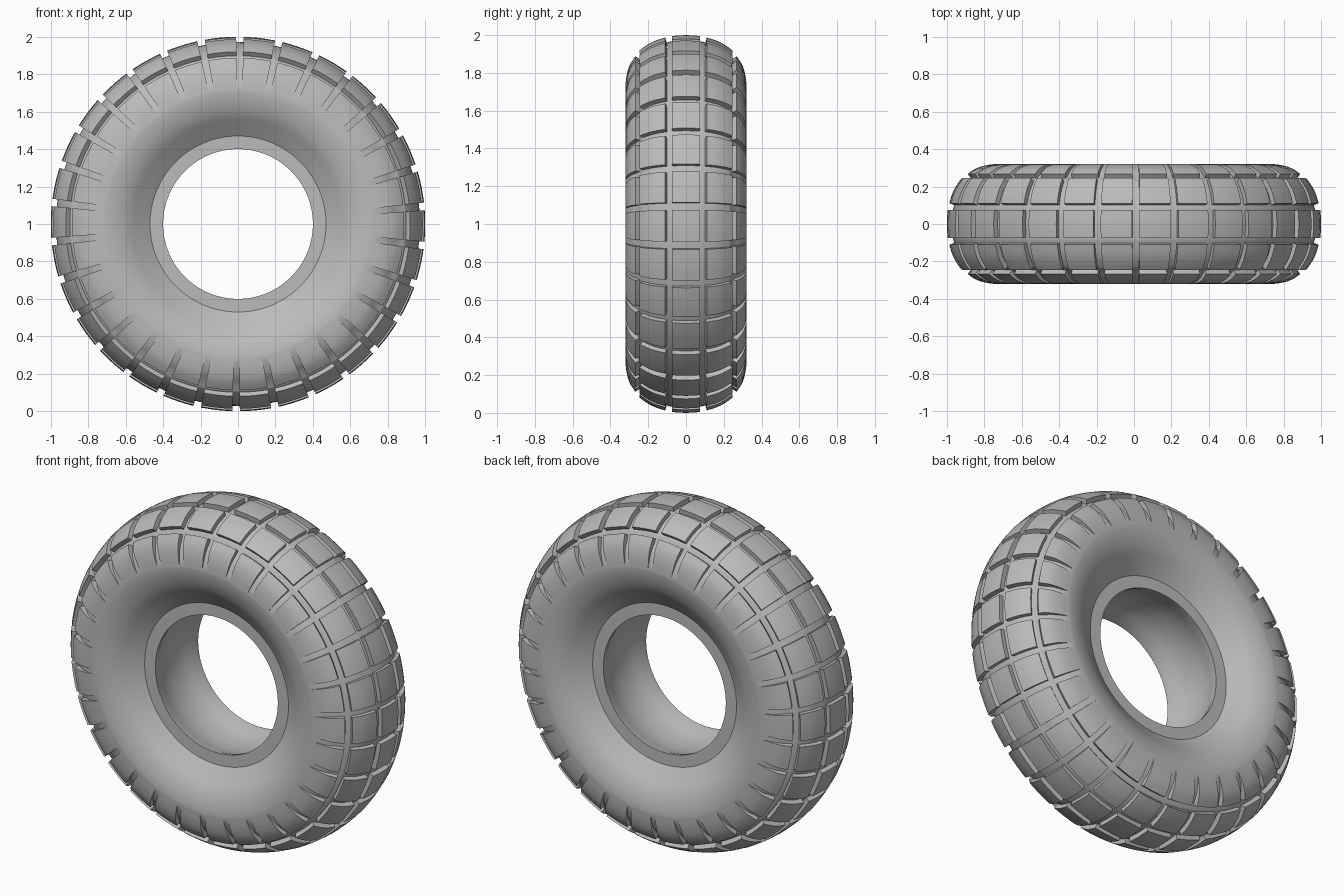
import bpy, bmesh, math
from mathutils import Vector

if "Cube" in bpy.data.objects:
    bpy.data.objects.remove(bpy.data.objects["Cube"])

BLOCKS = 30                       # tread blocks around the tyre
STEP = 2 * math.pi / BLOCKS
GAP = 0.04                        # angular width of a cross groove
START = math.radians(89.4)        # angle of the first cross groove
DEPTH = 0.028                     # groove depth

# half section (y, radius) from the crown to the bead
KEYS = [Vector(p) for p in [
    (0, 1.0), (0.075, 0.995), (0.11, 0.987), (0.18, 0.963), (0.245, 0.92),
    (0.268, 0.888), (0.303, 0.83), (0.32, 0.745), (0.314, 0.67),
    (0.287, 0.595), (0.243, 0.53), (0.2, 0.47)]]

rubber = bpy.data.materials.new("grey_rubber")
rubber.diffuse_color = (0.5, 0.5, 0.5, 1)
rubber.use_nodes = True
rubber.node_tree.nodes["Principled BSDF"].inputs["Base Color"].default_value = rubber.diffuse_color


def section(t):
    """Smooth point on the half section at key position t."""
    i = min(int(t), len(KEYS) - 2)
    u = t - i
    b, c = KEYS[i], KEYS[i + 1]
    a = KEYS[i - 1] if i else Vector((-c.x, c.y))
    d = KEYS[i + 2] if i + 2 < len(KEYS) else 2 * c - b
    return 0.5 * (2 * b + (c - a) * u + (2 * a - 5 * b + 4 * c - d) * u * u
                  + (3 * b - a - 3 * c + d) * u ** 3)


def groove_floor(t):
    """Section point sunk by the groove depth, fading out on the sidewall."""
    if t >= 7.2:
        return section(t)
    d = section(t + 0.02) - section(max(t - 0.02, 0))
    n = Vector((-d.y, d.x)).normalized()
    return section(t) - n * DEPTH * min(1, (7.2 - t) / 1.6)


def spin(p, angle, side=1):
    return (p.x and p.y * math.cos(angle) or p.y * math.cos(angle),
            p.x * side, 1 + p.y * math.sin(angle))


def finish(bm, name):
    bmesh.ops.remove_doubles(bm, verts=bm.verts, dist=1e-5)
    bmesh.ops.recalc_face_normals(bm, faces=bm.faces)
    me = bpy.data.meshes.new(name)
    bm.to_mesh(me)
    bm.free()
    me.materials.append(rubber)
    ob = bpy.data.objects.new(name, me)
    bpy.context.collection.objects.link(ob)
    bpy.ops.object.select_all(action='DESELECT')
    ob.select_set(True)
    bpy.context.view_layer.objects.active = ob
    bpy.ops.object.shade_smooth_by_angle(angle=math.radians(35))


# Carcass: closed section with flat bead rings and a shallow inner channel
half = [groove_floor(i / 4) for i in range(45)]
half += [Vector(p) for p in [(0.2, 0.4), (0.17, 0.405), (0.12, 0.425), (0.06, 0.437)]]
ring = half + [Vector((0, 0.44))] + [Vector((-p.x, p.y)) for p in half[:0:-1]]
bm = bmesh.new()
SEG = 180
rows = [[bm.verts.new(spin(p, 2 * math.pi * k / SEG)) for p in ring] for k in range(SEG)]
for k in range(SEG):
    a, b = rows[k], rows[(k + 1) % SEG]
    for i in range(len(ring)):
        j = (i + 1) % len(ring)
        bm.faces.new((a[i], a[j], b[j], b[i]))
finish(bm, "tyre_carcass")


def tread_row(name, t0, t1, cuts, sides):
    """Ring of raised blocks between section positions t0 and t1."""
    bm = bmesh.new()
    n = 6
    ts = [t0 + (t1 - t0) * i / cuts for i in range(cuts + 1)]
    for side in sides:
        for k in range(BLOCKS):
            a0 = START + k * STEP + GAP / 2
            angles = [a0 + (STEP - GAP) * j / n for j in range(n + 1)]
            if t0 < 0:      # crown row spans both halves
                def pt(f, t, a): return spin(f(abs(t)), a, 1 if t > 0 else -1)
            else:
                def pt(f, t, a): return spin(f(t), a, side)
            top = [[bm.verts.new(pt(section, t, a)) for t in ts] for a in angles]
            for j in range(n):
                for i in range(cuts):
                    bm.faces.new((top[j][i], top[j][i + 1], top[j + 1][i + 1], top[j + 1][i]))
            # walls down to the groove floor
            edge = [(0, i) for i in range(cuts)] + [(j, cuts) for j in range(n)]
            edge += [(n, i) for i in range(cuts, 0, -1)] + [(j, 0) for j in range(n, 0, -1)]
            low = [bm.verts.new(pt(groove_floor, ts[i], angles[j])) for j, i in edge]
            for q in range(len(edge)):
                r = (q + 1) % len(edge)
                (j, i), (l, m) = edge[q], edge[r]
                if ts[i] >= 7.2 and ts[m] >= 7.2:
                    continue
                bm.faces.new((top[j][i], top[l][m], low[r], low[q]))
    finish(bm, name)


tread_row("crown_blocks", -1, 1, 4, (1,))
tread_row("shoulder_blocks", 2, 4, 6, (-1, 1))
tread_row("sidewall_blocks", 5, 7.2, 8, (-1, 1))
